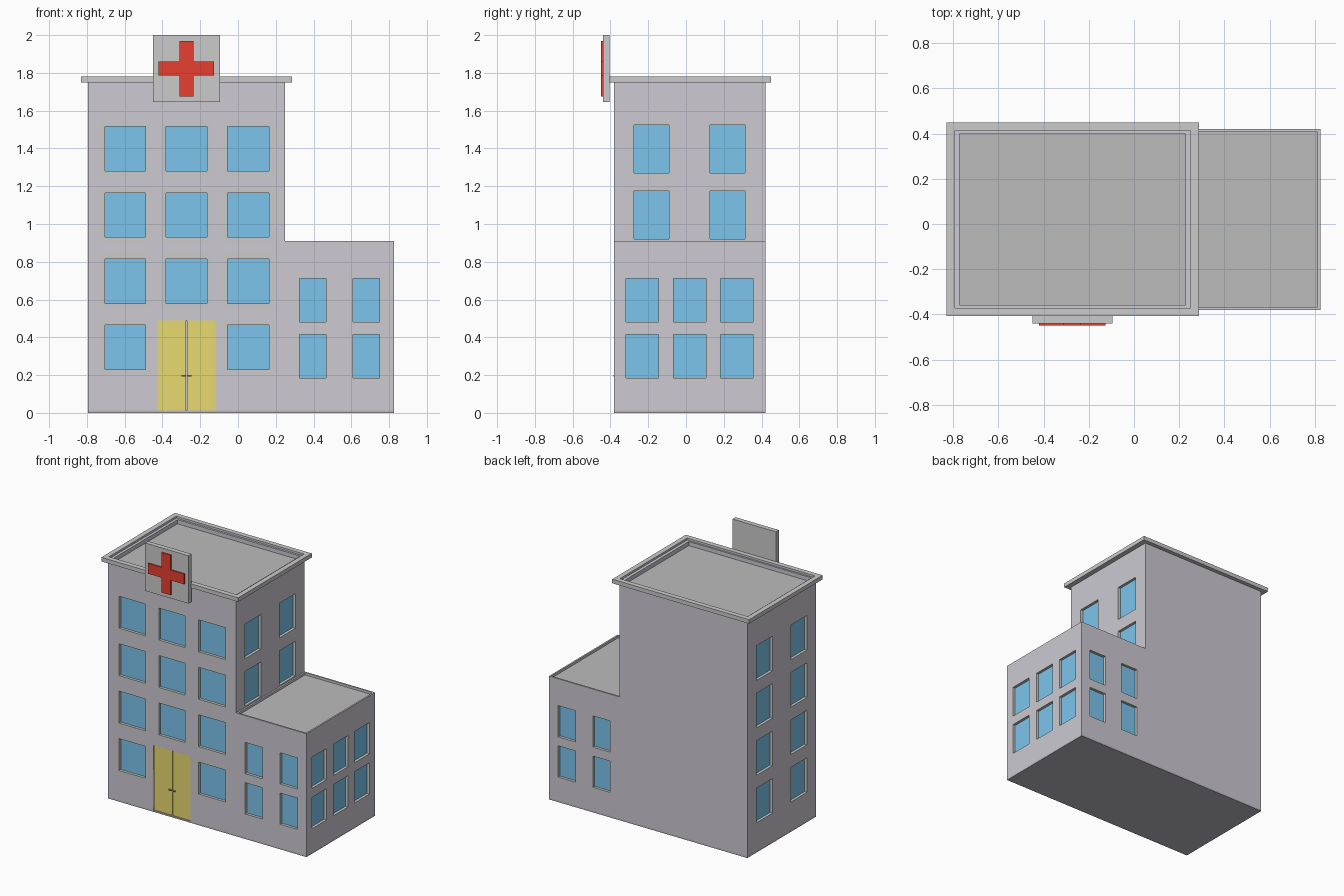
import bpy, bmesh
from mathutils import Vector

if "Cube" in bpy.data.objects:
    bpy.data.objects.remove(bpy.data.objects["Cube"])


def material(name, r, g, b):
    m = bpy.data.materials.new(name)
    m.diffuse_color = (r, g, b, 1)
    m.use_nodes = True
    m.node_tree.nodes["Principled BSDF"].inputs["Base Color"].default_value = m.diffuse_color
    return m


WALL = material("wall_paint", 0.61, 0.59, 0.65)
BASE = material("base_paint", 0.5, 0.48, 0.54)
GLASS = material("window_glass", 0.2, 0.56, 0.85)
YELLOW = material("door_yellow", 0.82, 0.7, 0.16)
RED = material("cross_red", 0.8, 0.05, 0.03)
TRIM = material("trim_grey", 0.7, 0.7, 0.7)
ROOF = material("roof_grey", 0.5, 0.5, 0.5)
DARK = material("handle_grey", 0.3, 0.3, 0.32)


def finish(name, bm, mat):
    bmesh.ops.remove_doubles(bm, verts=bm.verts, dist=1e-5)
    me = bpy.data.meshes.new(name)
    bm.to_mesh(me)
    bm.free()
    me.materials.append(mat)
    ob = bpy.data.objects.new(name, me)
    bpy.context.collection.objects.link(ob)
    return ob


def add_box(bm, x0, x1, y0, y1, z0, z1):
    for v in bmesh.ops.create_cube(bm, size=1)["verts"]:
        v.co = ((x0, x1)[v.co.x > 0], (y0, y1)[v.co.y > 0], (z0, z1)[v.co.z > 0])


def box(name, mat, *dims):
    bm = bmesh.new()
    add_box(bm, *dims)
    return finish(name, bm, mat)


def loft(name, mat, rect, steps, cap=False):
    """Skin rectangular loops given as (inset, z), optionally capped."""
    x0, x1, y0, y1 = rect
    bm = bmesh.new()
    prev = None
    for i, z in steps:
        loop = [bm.verts.new(p) for p in ((x0 + i, y0 + i, z), (x1 - i, y0 + i, z),
                                          (x1 - i, y1 - i, z), (x0 + i, y1 - i, z))]
        if prev:
            for k in range(4):
                n = (k + 1) % 4
                bm.faces.new((prev[k], prev[n], loop[n], loop[k]))
        prev = loop
    if cap:
        bm.faces.new(prev)
    return finish(name, bm, mat)


SIDES = {"front": Vector((1, 0, 0)), "right": Vector((0, 1, 0)),
         "back": Vector((-1, 0, 0)), "left": Vector((0, -1, 0))}


def facade(bms, side, plane, span, zs, windows, holes=(), border=0.025, depth=0.02):
    """Wall with openings; windows are glass rectangles (a, b, z0, z1) in world coordinates."""
    walls, frames, glass = bms
    U = SIDES[side]
    N = U.cross(Vector((0, 0, 1)))
    s = U.x + U.y

    def pt(a, z, d=0.0):
        return U * (a * s) + N * (plane * (N.x + N.y) - d) + Vector((0, 0, z))

    def quad(bm, *pts):
        if s < 0:
            pts = pts[::-1]
        bm.faces.new([bm.verts.new(pt(*p)) for p in pts])

    frame = [(a - border, b + border, c - border, d + border) for a, b, c, d in windows]
    cuts = frame + list(holes)
    us = sorted({round(v, 4) for v in span} | {round(v, 4) for c in cuts for v in c[:2]})
    vs = sorted({round(v, 4) for v in zs} | {round(v, 4) for c in cuts for v in c[2:]})
    for a, b in zip(us, us[1:]):
        for c, d in zip(vs, vs[1:]):
            m, n = (a + b) / 2, (c + d) / 2
            if not any(h[0] < m < h[1] and h[2] < n < h[3] for h in cuts):
                quad(walls, (a, c), (b, c), (b, d), (a, d))

    def corners(r):
        return [(r[0], r[2]), (r[1], r[2]), (r[1], r[3]), (r[0], r[3])]

    for w, f in zip(windows, frame):
        o, i = corners(f), corners(w)
        for k in range(4):
            n = (k + 1) % 4
            quad(frames, o[k], o[n], i[n], i[k])
            quad(frames, i[k], i[n], (*i[n], depth), (*i[k], depth))
        quad(glass, *[(*p, depth) for p in i])


def grid(cols, rows):
    return [(*c, *r) for c in cols for r in rows]


Y0, Y1, ZB = -0.38, 0.42, 0.012
TX0, TX1, WX1 = -0.795, 0.25, 0.825
TH, WH = 1.75, 0.91

# Foundation strip under both blocks
box("foundation", BASE, TX0, WX1, Y0, Y1, 0, ZB)

# Tower walls and windows
tower = [bmesh.new() for _ in range(3)]
rows = [(0.23 + 0.35 * k, 0.465 + 0.35 * k) for k in range(4)]
side_rows = [(0.22 + 0.35 * k, 0.475 + 0.35 * k) for k in range(4)]
side_cols = [(-0.275, -0.09), (0.128, 0.313)]
door = (-0.425, -0.12, ZB, 0.49)
front = grid([(-0.705, -0.49), (-0.055, 0.165)], rows) + grid([(-0.38, -0.165)], rows[1:])
facade(tower, "front", Y0, (TX0, TX1), (ZB, TH), front, [door], 0.028)
facade(tower, "left", TX0, (Y0, Y1), (ZB, TH), grid(side_cols, side_rows), border=0.02)
facade(tower, "right", TX1, (Y0, Y1), (0.88, TH), grid(side_cols, side_rows[2:]), border=0.02)
facade(tower, "back", Y1, (TX0, TX1), (ZB, TH), [])

# Wing walls and windows
wing = [bmesh.new() for _ in range(3)]
wrows = [(0.185, 0.415), (0.482, 0.712)]
wcols = [(0.325, 0.465), (0.61, 0.75)]
ycols = [(-0.318, -0.145), (-0.066, 0.105), (0.182, 0.355)]
facade(wing, "front", Y0, (TX1, WX1), (ZB, WH), grid(wcols, wrows), border=0.014)
facade(wing, "back", Y1, (TX1, WX1), (ZB, WH), grid(wcols, wrows), border=0.014)
facade(wing, "right", WX1, (Y0, Y1), (ZB, WH), grid(ycols, wrows), border=0.014)

for label, bms in (("tower", tower), ("wing", wing)):
    for part, bm, mat in zip(("walls", "window_frames", "window_glass"), bms, (WALL, TRIM, GLASS)):
        finish(f"{label}_{part}", bm, mat)

# Roofs: overhanging cornice, parapets and sunken decks
body = (TX0, TX1, Y0, Y1)
loft("tower_cornice", TRIM, (-0.83, 0.287, -0.408, 0.45),
     [(0.037, TH), (0, TH), (0, 1.78), (0.037, 1.78), (0.037, 1.765)])
loft("tower_parapet", WALL, body, [(0, 1.765), (0.022, 1.765), (0.022, 1.735)])
loft("tower_roof_deck", ROOF, body, [(0.022, 1.735)], cap=True)
annex = (TX1, WX1, Y0, Y1)
loft("wing_parapet", WALL, annex, [(0, WH), (0.012, WH), (0.012, 0.893)])
loft("wing_roof_deck", ROOF, annex, [(0.012, 0.893)], cap=True)

# Double door with handles
mid = (door[0] + door[1]) / 2
for label, a, b, s in (("left", door[0], mid - 0.002, -1), ("right", mid + 0.002, door[1], 1)):
    box(f"door_{label}", YELLOW, a, b, Y0 + 0.006, Y0 + 0.03, ZB, door[3])
    h = sorted((mid + s * 0.006, mid + s * 0.026))
    box(f"door_handle_{label}", DARK, *h, Y0 - 0.005, Y0 + 0.006, 0.193, 0.201)

# Sign board with red cross
SX, SZ = -0.273, 1.823
box("sign_board", TRIM, SX - 0.177, SX + 0.177, -0.44, -0.405, 1.647, 2.0)
bm = bmesh.new()
r, w = 0.147, 0.038
outline = [(w, -r), (w, -w), (r, -w), (r, w), (w, w), (w, r),
           (-w, r), (-w, w), (-r, w), (-r, -w), (-w, -w), (-w, -r)]
face = bm.faces.new([bm.verts.new((SX + x, -0.44, SZ + z)) for x, z in outline])
ext = bmesh.ops.extrude_face_region(bm, geom=[face])["geom"]
bmesh.ops.translate(bm, vec=(0, -0.01, 0), verts=[g for g in ext if isinstance(g, bmesh.types.BMVert)])
bmesh.ops.recalc_face_normals(bm, faces=bm.faces)
finish("sign_cross", bm, RED)
